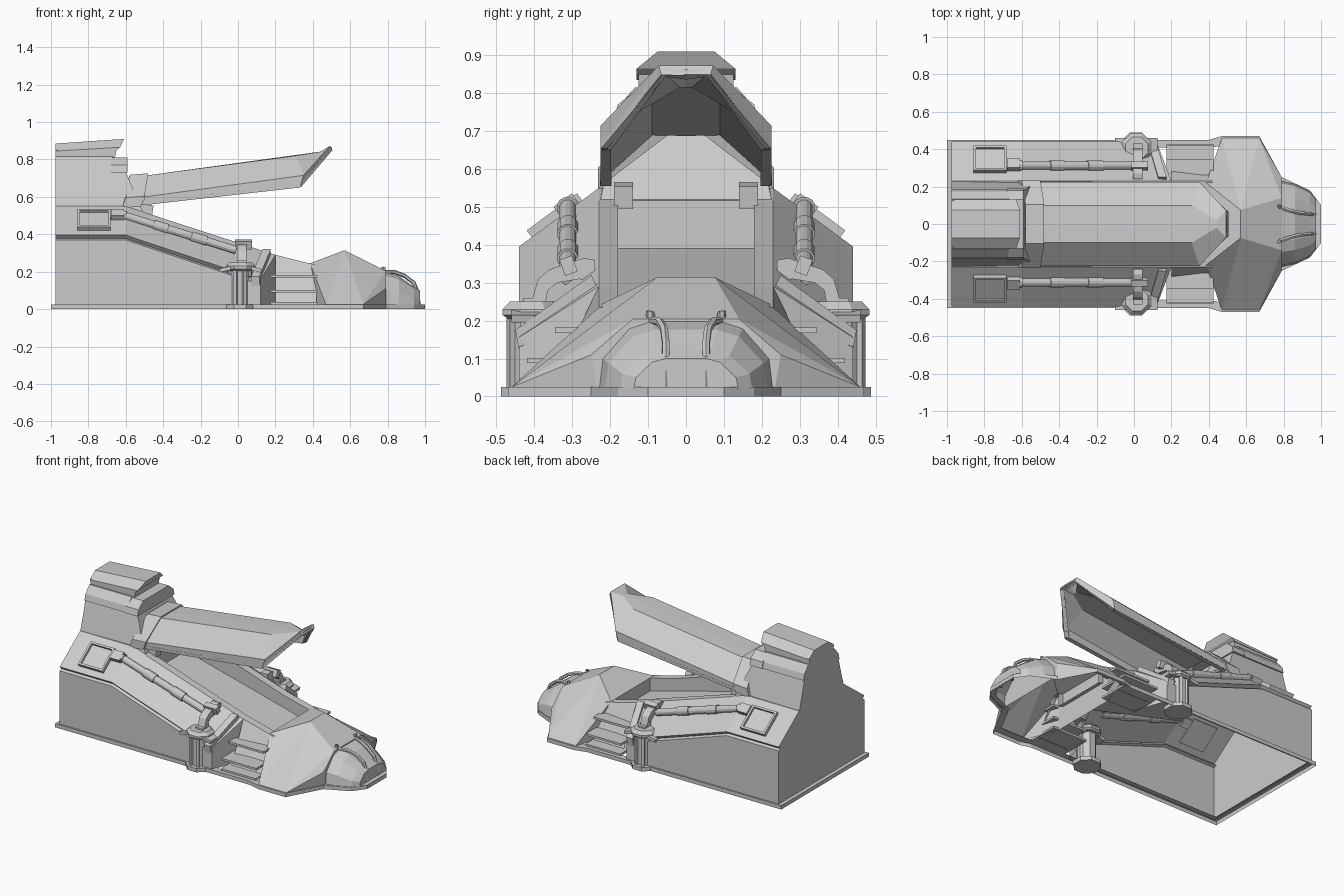
import bpy, bmesh, math
from mathutils import Vector, Matrix

if "Cube" in bpy.data.objects:
    bpy.data.objects.remove(bpy.data.objects["Cube"])


def make(name, verts, faces, mirror=True, recalc=False):
    me = bpy.data.meshes.new(name)
    me.from_pydata([tuple(v) for v in verts], [], faces)
    bm = bmesh.new()
    bm.from_mesh(me)
    bmesh.ops.remove_doubles(bm, verts=bm.verts, dist=1e-5)
    if recalc:
        bmesh.ops.recalc_face_normals(bm, faces=bm.faces)
    bm.to_mesh(me)
    bm.free()
    ob = bpy.data.objects.new(name, me)
    bpy.context.collection.objects.link(ob)
    if mirror:
        m = ob.modifiers.new("mirror", 'MIRROR')
        m.use_axis = (False, True, False)
    return ob


def loft(name, rings, close=False, cap0=False, cap1=False, recalc=False, mirror=True):
    n = len(rings[0])
    verts = [p for r in rings for p in r]
    faces = []
    for k in range(len(rings) - 1):
        for i in range(n if close else n - 1):
            j = (i + 1) % n
            faces.append((k * n + i, k * n + j, (k + 1) * n + j, (k + 1) * n + i))
    if cap0:
        faces.append(tuple(range(n))[::-1])
    if cap1:
        faces.append(tuple(range((len(rings) - 1) * n, len(rings) * n)))
    return make(name, verts, faces, mirror, recalc)


def tube(name, pts, radii, sides=10):
    pts = [Vector(p) for p in pts]
    rings = []
    for k, p in enumerate(pts):
        t = pts[min(k + 1, len(pts) - 1)] - pts[max(k - 1, 0)]
        q = t.to_track_quat('Z', 'Y')
        r = radii[k] if isinstance(radii, (list, tuple)) else radii
        rings.append([p + q @ Vector((r * math.cos(a), r * math.sin(a), 0))
                      for a in [2 * math.pi * (i + .5) / sides for i in range(sides)]])
    return loft(name, rings, True, True, True, True)


def box(name, c, s, rot=(0, 0, 0), inset=0):
    M = Matrix.Translation(c)
    for ax, a in zip('XYZ', rot):
        M = M @ Matrix.Rotation(math.radians(a), 4, ax)
    rect = [(-.5, -.5), (.5, -.5), (.5, .5), (-.5, .5)]
    levels = [(0, -.5), (0, .5)]
    if inset:
        levels += [(inset, .5), (inset, 0)]
    rings = [[M @ Vector((x * (s[0] - 2 * d), y * (s[1] - 2 * d), z * s[2])) for x, y in rect]
             for d, z in levels]
    return loft(name, rings, True, True, True, True)


def prism(name, c, levels, sides=8):
    rings = [[(c[0] + r * math.cos(a), c[1] + r * math.sin(a), z)
              for a in [2 * math.pi * (i + .5) / sides for i in range(sides)]] for r, z in levels]
    return loft(name, rings, True, True, True, True)


# Base skirt, open underneath
outline = [(-1, 0), (-1, .45), (.4, .45), (.47, .47), (.67, .47), (.79, .25), (.94, .18), (1, .1), (1, 0)]
inner = [(-.965, 0), (-.965, .41), (.42, .41), (.48, .42), (.65, .42), (.76, .22), (.92, .15), (.965, .08), (.965, 0)]
loft("base_skirt", [[(x, y, 0) for x, y in outline], [(x, y, .025) for x, y in outline],
                    [(x, y, .025) for x, y in inner]])


# Hollow main body with a sloped shoulder and a central pit
def section(x, zw, zr, zf, dx=0.0):
    return [(x, .44, .02), (x, .44, zw), (x, .422, zw + .008), (x, .44, zw + .026),
            (x + dx, .23, zr), (x + dx, .18, zr), (x + dx, .18, zf), (x + dx, 0, zf)]


rear, end = section(-.975, .37, .55, .55), section(.12, .13, .29, .21, .08)
loft("main_body", [rear, section(-.6, .37, .55, .55),
                   section(-.5, .336, .517, .517), section(-.5, .336, .517, .39), end])
make("rear_wall", rear + [(-.975, 0, .02)], [tuple(range(9))])
make("shoulder_end", end[:5] + [(.2, .23, .02)], [(0, 1, 2, 3, 4, 5)])

# Front part of the trough, with sloped side walls and step ledges
loft("trough_front", [[(x, w, .02), (x, .23, z), (x, .18, z), (x, .18, f), (x, 0, f)]
                      for x, w, z, f in [(.2, .36, .29, .21), (.42, .36, .235, .15)]])
for z, y in [(.03, .425), (.095, .42), (.175, .345)]:
    box("step_ledge", (.3, (y + .22) / 2, z), (.25, y - .22, .014))
# Slanted fin along the end of the shoulder
loft("shoulder_fin", [[(.07 + d, .44, .12), (.07 + d, .45, .175), (.13 + d, .25, .32), (.13 + d, .23, .28)]
                      for d in (0, .045)], True, True, True, True)

# Faceted nose, closed towards the pit and the tip
hull = [(.385, .22, .245), (.47, .46, .025), (.67, .46, .025), (.79, .25, .11), (.79, .14, .205),
        (.57, .075, .315), (.79, .235, .025), (.385, 0, .245), (.57, 0, .315), (.79, 0, .205),
        (.385, .22, .02), (.385, 0, .02), (.79, 0, .025)]
make("nose_hull", hull, [(0, 1, 5), (1, 2, 5), (2, 4, 5), (2, 3, 4), (2, 6, 3), (0, 5, 8, 7), (5, 4, 9, 8),
                         (0, 10, 1), (0, 7, 11, 10), (3, 6, 12, 9, 4)], recalc=True)


# Rounded nose tip
def tip(x, s, h):
    return [(x, .23 * s, .02), (x, .22 * s, .10 * h), (x, .15 * s, .18 * h), (x, .09 * s, .2 * h), (x, 0, .2 * h)]


front = tip(.972, .6, .5)
loft("nose_tip", [tip(.785, 1, 1), tip(.86, .93, .88), tip(.94, .76, .6), front])
make("nose_front", front + [(.972, 0, .02)], [tuple(range(6))])
# Curved rails over the nose tip
tube("nose_rail", [(.775, .095, .15), (.778, .095, .225), (.782, .09, .2), (.84, .07, .197), (.89, .058, .178),
                   (.94, .053, .14), (.96, .053, .09), (.965, .053, .02)], .011, 6)


# Tower behind the pit, with band and cap
def storey(name, *levels):
    return loft(name, [[(-.975, 0, z0), (-.975, y, z0), (xf, y, z1), (xf, 0, z1)]
                       for y, xf, z0, z1 in levels], cap0=True, cap1=True, recalc=True)


storey("tower_lower", (.23, -.5, .54, .5), (.2, -.56, .64, .64), (.175, -.6, .735, .735))
storey("tower_band", (.185, -.67, .73, .73), (.175, -.67, .77, .77), (.135, -.67, .815, .815))
storey("tower_neck", (.125, -.66, .8, .8), (.125, -.65, .85, .85))
storey("tower_cap", (.13, -.655, .835, .845), (.13, -.63, .845, .865), (.075, -.61, .885, .91))
loft("tower_collar", [[(x, 0, .73), (x, .19, .73), (x, .18, .77), (x, .13, .81), (x, 0, .81)]
                      for x in (-.68, -.59)], cap0=True, cap1=True, recalc=True)

# Raised lid, a shell open underneath
lid = loft("lid", [
    [(-.51, .225, .555), (-.5, .225, .6), (-.485, .1, .715), (-.485, 0, .715)],
    [(.33, .225, .65), (.35, .225, .715), (.31, .1, .82), (.31, 0, .824)],
    [(.505, .065, .85), (.492, .072, .873), (.44, .02, .842), (.44, 0, .842)],
    [(.505, 0, .85), (.492, 0, .873), (.44, 0, .842), (.44, 0, .842)]])
s = lid.modifiers.new("thickness", 'SOLIDIFY')
s.thickness = .028
s.offset = -1
# Rim flange around the lid edge
tube("lid_rim", [(-.51, .218, .566), (.335, .216, .662), (.493, .06, .855), (.493, 0, .855)], .012, 4)
# Hinge collar joining lid and tower
loft("lid_collar", [[(x - .02, .232, .545 + d), (x, .232, .6 + d), (x + .02, .105, .722 + d),
                     (x + .02, 0, .722 + d)] for x, d in [(-.6, -.004), (-.5, .004)]],
     cap0=True, cap1=True, recalc=True)
box("hinge_lug", (-.53, .165, .535), (.15, .05, .06), (0, 8, 0))

# Shoulder details: framed hatch and pipe with sleeves
tilt = (-36.4, 0, 0)
box("hatch_frame", (-.77, .345, .475), (.175, .165, .03), tilt, .013)
box("pipe_bracket", (-.645, .312, .5), (.07, .06, .045), tilt)
P, Q = Vector((-.64, .312, .51)), Vector((-.01, .312, .315))
steps = [(0, .014), (.06, .03), (.061, .022), (.3, .022), (.301, .028), (.42, .028), (.421, .023),
         (.62, .023), (.621, .028), (.75, .028), (.751, .022), (1, .022)]
tube("shoulder_pipe", [P.lerp(Q, t) for t, r in steps], [r for t, r in steps], 12)

# Side clamp: foot, ribbed post, top plate and hooked arm
prism("clamp_foot", (.01, .41), [(.085, 0), (.085, .025)])
prism("clamp_post", (.01, .41), [(.055, .02), (.055, .22)])
for a in (15, 65, 115, 165):
    r = math.radians(a)
    box("clamp_rib", (.01 + .055 * math.cos(r), .41 + .055 * math.sin(r), .125), (.02, .02, .21), (0, 0, a))
prism("clamp_plate", (.015, .405), [(.07, .205), (.085, .215), (.085, .23), (.065, .25)])
for x, a in ((-.06, -12), (.085, 15)):
    box("clamp_ear", (x, .42, .215), (.08, .08, .02), (0, a, 0))
hook = [(.43, .22), (.43, .26), (.405, .26), (.39, .31), (.36, .335), (.27, .365), (.24, .36), (.24, .3),
        (.28, .31), (.34, .3), (.365, .28), (.375, .22)]
loft("clamp_hook", [[(x, y, z) for y, z in hook] for x in (-.005, .045)], True, True, True, True)
box("hook_head", (.03, .31, .345), (.09, .035, .045), (-20, 0, 0))
